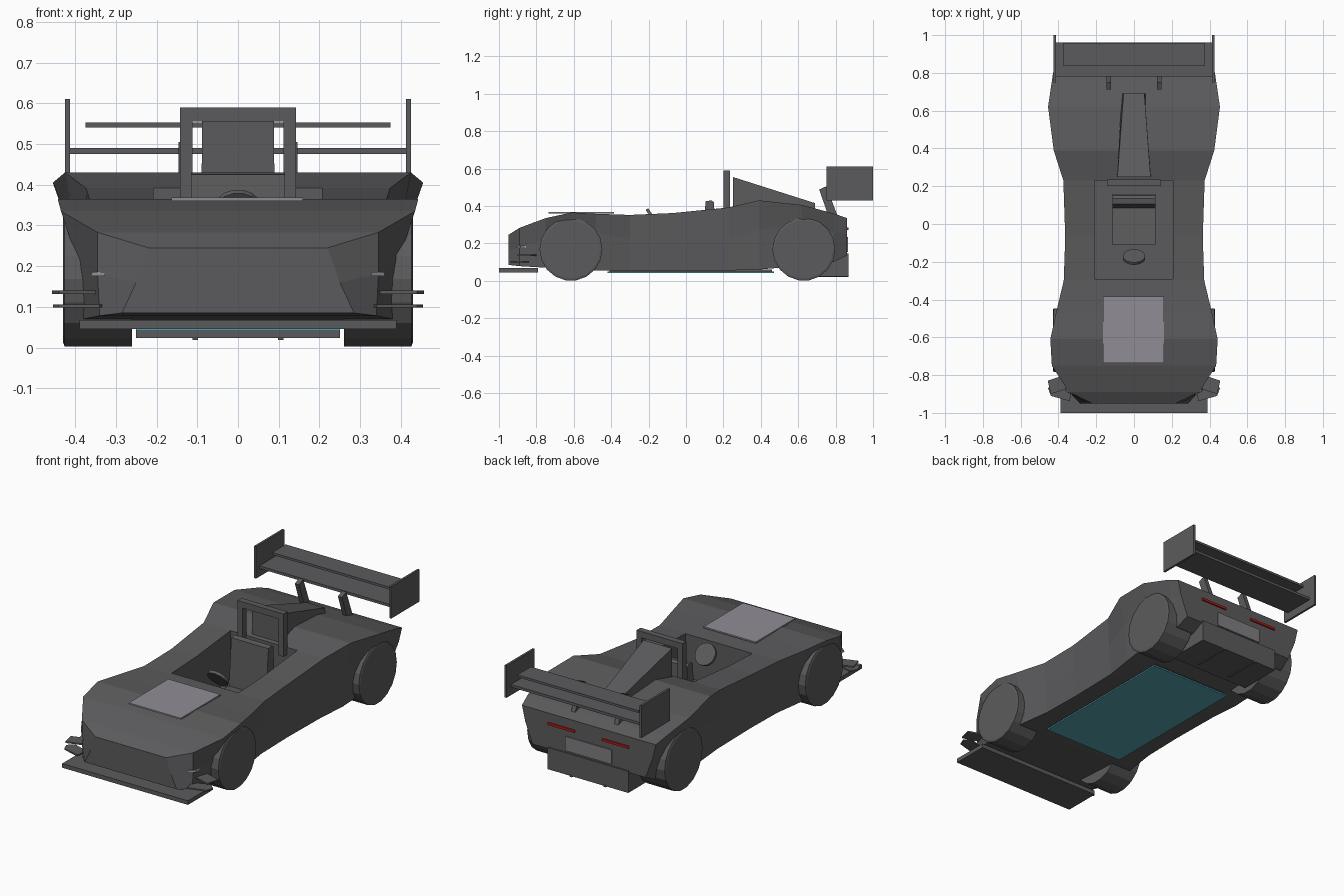
import bpy, bmesh, math
from mathutils import Vector, Matrix


def material(name, rgb):
    m = bpy.data.materials.new(name)
    m.diffuse_color = (*rgb, 1)
    return m


DARK = material("dark_grey", (0.105, 0.105, 0.11))
LIGHT = material("light_grey", (0.28, 0.27, 0.30))
PLATE = material("plate_grey", (0.21, 0.21, 0.22))
TEAL = material("teal", (0.09, 0.36, 0.43))
RED = material("red", (0.50, 0.01, 0.01))


def loft(name, rings, mat=DARK):
    """Closed solid through rings that have equal point counts."""
    bm = bmesh.new()
    vs = [[bm.verts.new(p) for p in r] for r in rings]
    n = len(vs[0])
    for a, b in zip(vs, vs[1:]):
        for i in range(n):
            j = (i + 1) % n
            bm.faces.new((a[i], a[j], b[j], b[i]))
    bm.faces.new(vs[0])
    bm.faces.new(vs[-1])
    bmesh.ops.recalc_face_normals(bm, faces=bm.faces[:])
    me = bpy.data.meshes.new(name)
    bm.to_mesh(me)
    bm.free()
    me.materials.append(mat)
    ob = bpy.data.objects.new(name, me)
    bpy.context.collection.objects.link(ob)
    return ob


def box(name, x0, x1, y0, y1, z0, z1, mat=DARK):
    ring = lambda x: [(x, y0, z0), (x, y1, z0), (x, y1, z1), (x, y0, z1)]
    return loft(name, [ring(x0), ring(x1)], mat)


def prism(name, profile, x0, x1, mat=DARK):
    """Side profile of (y, z) points pushed across x."""
    return loft(name, [[(x, y, z) for y, z in profile] for x in (x0, x1)], mat)


def disc(name, centre, axis, steps, sides, mat=DARK):
    """Turned solid: steps are (distance along axis, radius)."""
    q = Vector((0, 0, 1)).rotation_difference(Vector(axis).normalized())
    rings = [[Vector(centre) + q @ Vector((r * math.cos(2 * math.pi * (i + .5) / sides),
                                           r * math.sin(2 * math.pi * (i + .5) / sides), d))
              for i in range(sides)] for d, r in steps]
    return loft(name, rings, mat)


# Body shell: y, top z, top half width, mid z, mid half width, bottom z, bottom half width
SECTIONS = [
    (-0.95, 0.245, 0.22, 0.16, 0.25, 0.085, 0.285),
    (-0.89, 0.283, 0.345, 0.18, 0.345, 0.078, 0.34),
    (-0.75, 0.335, 0.435, 0.22, 0.397, 0.07, 0.38),
    (-0.61, 0.365, 0.443, 0.27, 0.408, 0.062, 0.385),
    (-0.48, 0.358, 0.415, 0.26, 0.395, 0.055, 0.38),
    (-0.30, 0.352, 0.372, 0.22, 0.365, 0.055, 0.355),
    (-0.07, 0.362, 0.364, 0.22, 0.36, 0.055, 0.35),
    (0.23, 0.392, 0.374, 0.22, 0.365, 0.055, 0.355),
    (0.39, 0.43, 0.425, 0.27, 0.395, 0.06, 0.375),
    (0.62, 0.405, 0.455, 0.30, 0.418, 0.08, 0.385),
    (0.79, 0.36, 0.43, 0.26, 0.40, 0.10, 0.36),
    (0.86, 0.335, 0.415, 0.25, 0.395, 0.135, 0.35),
]
rings = []
for y, zt, wt, zm, wm, zb, wb in SECTIONS:
    half = [(wt, y, zt), (wm, y, zm), (wb, y, zb)]
    rings.append(half + [(-x, yy, z) for x, yy, z in reversed(half)])
body = loft("body", rings)

# Open cockpit cut into the body
cutter = box("cockpit_cutter", -0.208, 0.206, -0.29, 0.23, 0.11, 0.6)
cutter.hide_render = True
mod = body.modifiers.new("cockpit", "BOOLEAN")
mod.operation, mod.solver, mod.object = "DIFFERENCE", "EXACT", cutter
bpy.context.view_layer.objects.active = body
bpy.ops.object.modifier_apply(modifier=mod.name)
bpy.data.objects.remove(cutter)

# Seat and steering wheel
prism("seat_cushion", [(-0.11, 0.11), (0.12, 0.11), (0.12, 0.16), (-0.11, 0.18)], -0.115, 0.115)
prism("seat_back", [(0.08, 0.11), (0.16, 0.11), (0.15, 0.42), (0.135, 0.43), (0.105, 0.425)],
      -0.115, 0.115)
disc("steering_wheel", (0, -0.175, 0.335), (0, 0.81, 0.58), [(-0.008, 0.06), (0.008, 0.06)], 16)

# Roll hoop and tapered engine cover behind it
for s in (-1, 1):
    box("hoop_post", s * 0.112, s * 0.142, 0.20, 0.235, 0.35, 0.59)
box("hoop_bar", -0.112, 0.112, 0.20, 0.235, 0.555, 0.59)
loft("engine_cover", [
    [(-0.09, 0.25, 0.36), (0.09, 0.25, 0.36), (0.088, 0.25, 0.555), (-0.088, 0.25, 0.555)],
    [(-0.065, 0.69, 0.36), (0.065, 0.69, 0.36), (0.055, 0.69, 0.415), (-0.055, 0.69, 0.415)]])

# Wheels
for s in (-1, 1):
    for name, y in (("front_wheel", -0.615), ("rear_wheel", 0.63)):
        disc(name, (s * 0.26, y, 0.168), (s, 0, 0),
             [(0, 0.168), (0.166, 0.168), (0.17, 0.157)], 18)

# Rear wing with end plates and leaning struts
box("wing_main_plane", -0.415, 0.415, 0.78, 0.96, 0.475, 0.49)
box("wing_upper_plane", -0.375, 0.375, 0.838, 0.957, 0.54, 0.553)
for s in (-1, 1):
    box("wing_end_plate", s * 0.413, s * 0.425, 0.75, 1.0, 0.43, 0.61)
    prism("wing_strut", [(0.712, 0.488), (0.75, 0.505), (0.815, 0.335), (0.765, 0.335)],
          s * 0.121, s * 0.146)

# Front splitter and corner winglets
box("splitter", -0.39, 0.39, -1.0, -0.79, 0.045, 0.068)
UPPER = [(0.33, -0.865), (0.44, -0.90), (0.457, -0.83), (0.36, -0.797)]
LOWER = [(0.34, -0.938), (0.44, -0.91), (0.455, -0.87), (0.42, -0.84), (0.33, -0.87)]
for s in (-1, 1):
    for name, plan, z in (("upper_winglet", UPPER, 0.132), ("lower_winglet", LOWER, 0.098)):
        loft(name, [[(s * x, y, h) for x, y in plan] for h in (z, z + 0.008)])

# Headlight plates lying on the slanted nose corners
for s in (-1, 1):
    loft("headlight", [[(s * (0.328 + d), -0.906 + e, 0.176), (s * (0.362 + d), -0.885 + e, 0.176),
                        (s * (0.358 + d), -0.885 + e, 0.186), (s * (0.326 + d), -0.906 + e, 0.186)]
                       for d, e in ((0, 0), (0.0, 0.03))], LIGHT)

# Bonnet panel, floor panel and diffuser
box("bonnet_panel", -0.163, 0.16, -0.735, -0.385, 0.36, 0.368, LIGHT)
box("floor_panel", -0.25, 0.25, -0.42, 0.47, 0.041, 0.049, TEAL)
box("floor_mount", -0.24, 0.24, -0.41, 0.46, 0.049, 0.06)
box("diffuser", -0.25, 0.25, 0.62, 0.868, 0.024, 0.145)
for s in (-1, 1):
    box("diffuser_strake", s * 0.098, s * 0.112, 0.66, 0.87, 0.019, 0.03)

# Tail lights and rear panel
for s in (-1, 1):
    box("tail_light", s * 0.085, s * 0.25, 0.858, 0.868, 0.271, 0.284, RED)
box("rear_panel", -0.143, 0.143, 0.858, 0.866, 0.155, 0.235, PLATE)
